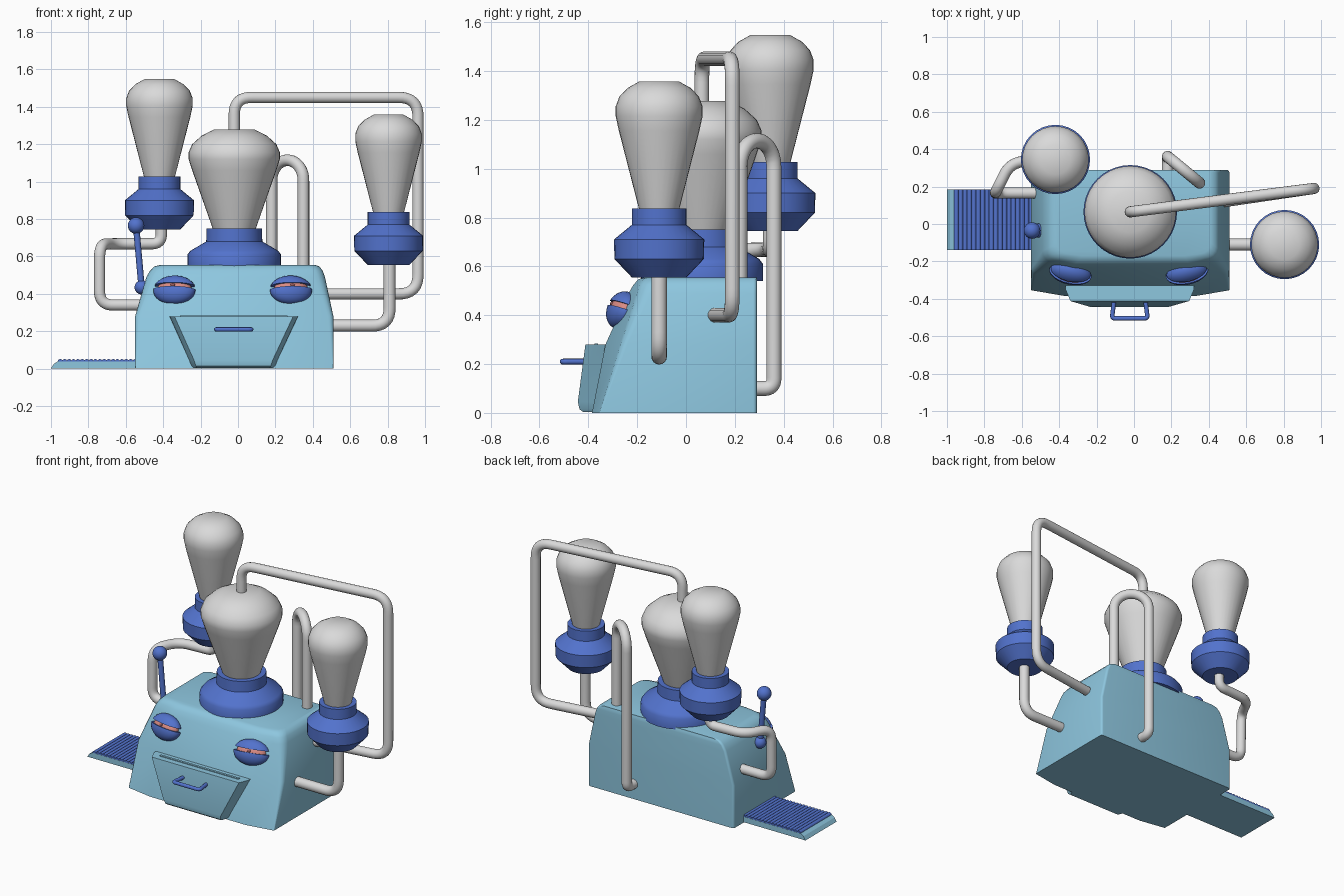
import bpy, bmesh, math
from mathutils import Vector, Matrix

if "Cube" in bpy.data.objects:
    bpy.data.objects.remove(bpy.data.objects["Cube"])


def material(name, rgb):
    m = bpy.data.materials.new(name)
    m.diffuse_color = (*rgb, 1)
    m.use_nodes = True
    m.node_tree.nodes["Principled BSDF"].inputs["Base Color"].default_value = m.diffuse_color
    return m


CYAN = material("light_cyan", (0.27, 0.57, 0.74))
BLUE = material("royal_blue", (0.085, 0.17, 0.61))
GREY = material("pale_grey", (0.70, 0.70, 0.70))
CORAL = material("coral", (0.70, 0.26, 0.23))
DARK = material("dark_coral", (0.30, 0.10, 0.10))


def finish(name, bm, mat, angle=40):
    bmesh.ops.recalc_face_normals(bm, faces=bm.faces)
    me = bpy.data.meshes.new(name)
    bm.to_mesh(me)
    bm.free()
    me.materials.append(mat)
    ob = bpy.data.objects.new(name, me)
    bpy.context.collection.objects.link(ob)
    bpy.ops.object.select_all(action='DESELECT')
    ob.select_set(True)
    bpy.context.view_layer.objects.active = ob
    bpy.ops.object.shade_smooth_by_angle(angle=math.radians(angle))
    return ob


def loft(name, rings, mat, angle=40):
    """Skin equal-length rings of points and cap both ends."""
    bm = bmesh.new()
    rows = [[bm.verts.new(p) for p in ring] for ring in rings]
    n = len(rows[0])
    for a, b in zip(rows, rows[1:]):
        for i in range(n):
            j = (i + 1) % n
            bm.faces.new((a[i], a[j], b[j], b[i]))
    bm.faces.new(rows[0][::-1])
    bm.faces.new(rows[-1])
    return finish(name, bm, mat, angle)


def lathe(name, x, y, profile, mat, n=32):
    rings = [[(x + r * math.cos(i * math.tau / n), y + r * math.sin(i * math.tau / n), z)
              for i in range(n)] for r, z in profile]
    return loft(name, rings, mat)


def tube(name, pts, r, mat, bend=0.08, n=16):
    """Round tube along a path whose corners are rounded."""
    pts = [Vector(p) for p in pts]
    path = [pts[0]]
    for a, b, c in zip(pts, pts[1:], pts[2:]):
        d = min(bend, (a - b).length * 0.49, (c - b).length * 0.49)
        p, q = b + (a - b).normalized() * d, b + (c - b).normalized() * d
        ctrl = b.lerp((p + q) / 2, -0.08)
        for k in range(9):
            t = k / 8
            path.append(p * (1 - t) ** 2 + ctrl * 2 * t * (1 - t) + q * t * t)
    path.append(pts[-1])
    tan = [(path[min(i + 1, len(path) - 1)] - path[max(i - 1, 0)]).normalized()
           for i in range(len(path))]
    side = tan[0].orthogonal().normalized()
    rings = []
    for i, p in enumerate(path):
        if i:
            side = tan[i - 1].rotation_difference(tan[i]) @ side
        up = tan[i].cross(side)
        rings.append([p + r * (math.cos(k * math.tau / n) * side + math.sin(k * math.tau / n) * up)
                      for k in range(n)])
    return loft(name, rings, mat)


def ball(name, loc, size, mat, turn=Matrix(), keep=None):
    """Ellipsoid; keep=(height, sign) keeps only the part above or below a local height."""
    bm = bmesh.new()
    bmesh.ops.create_uvsphere(bm, u_segments=24, v_segments=16, radius=1,
                              matrix=Matrix.Diagonal((*size, 1)))
    if keep:
        h, s = keep
        geom = bm.verts[:] + bm.edges[:] + bm.faces[:]
        cut = bmesh.ops.bisect_plane(bm, geom=geom, plane_co=(0, 0, h),
                                     plane_no=(0, 0, s), clear_inner=True)
        edges = [e for e in cut['geom_cut'] if isinstance(e, bmesh.types.BMEdge)]
        bmesh.ops.contextual_create(bm, geom=edges)
    bm.transform(Matrix.Translation(loc) @ turn)
    return finish(name, bm, mat)


# Body: stacked outlines, tapering inwards on the sides and front
def body_ring(z, x0, x1, side_y, mid_y, r):
    back, b = 0.29, 0.015
    pts = []
    for cx, cy, rad, start in ((x0 + b, back - b, b, 90), (x0 + r, side_y + r, r, 180),
                               (x1 - r, side_y + r, r, 270), (x1 - b, back - b, b, 0)):
        if start == 270:
            f = 0.17 * (x1 - x0)
            pts += [(x0 + f, mid_y, z), (x1 - f, mid_y, z)]
        for k in range(5):
            a = math.radians(start + 22.5 * k)
            pts.append((cx + rad * math.cos(a), cy + rad * math.sin(a), z))
    return pts


loft("body", [body_ring(*v) for v in (
    (0.0, -0.55, 0.51, -0.355, -0.385, 0.005),
    (0.28, -0.55, 0.51, -0.27, -0.33, 0.03),
    (0.49, -0.49, 0.465, -0.205, -0.235, 0.06),
    (0.525, -0.47, 0.452, -0.195, -0.215, 0.06),
    (0.547, -0.447, 0.435, -0.18, -0.195, 0.06),
    (0.555, -0.415, 0.41, -0.16, -0.17, 0.06))], CYAN, 35)

# Jaw on the front, with a thin raised strip and a handle
loft("jaw", [[(x0, -0.25, z), (x0 + 0.005, y + 0.06, z), (x0 + 0.03, y, z),
              (x1 - 0.03, y, z), (x1 - 0.005, y + 0.06, z), (x1, -0.25, z)]
             for z, x0, x1, y in ((0.003, -0.25, 0.20, -0.42), (0.015, -0.255, 0.205, -0.436),
                                  (0.045, -0.265, 0.215, -0.443), (0.28, -0.37, 0.325, -0.412))],
     CYAN, 25)
loft("jaw_strip", [[(-0.31, -0.375, z), (0.265, -0.375, z), (0.265, -0.36, z), (-0.31, -0.36, z)]
                   for z in (0.278, 0.285)], CYAN)
tube("jaw_handle", [(-0.105, -0.40, 0.21), (-0.118, -0.505, 0.21),
                    (0.073, -0.505, 0.21), (0.06, -0.40, 0.21)], 0.012, BLUE, 0.02, 10)

# Eyes: coral ball between two lids, tilted to match the face
for side, ex, yaw in (("left", -0.34, -12), ("right", 0.283, 12)):
    turn = Matrix.Rotation(math.radians(yaw), 4, 'Z') @ Matrix.Rotation(math.radians(-20), 4, 'X')
    loc = Vector((ex, -0.262, 0.42))
    size = (0.115, 0.06, 0.08)
    ball(side + "_eyeball", loc, (0.095, 0.052, 0.06), CORAL, turn)
    ball(side + "_upper_lid", loc, size, BLUE, turn, (0.024, 1))
    ball(side + "_lower_lid", loc, size, BLUE, turn, (0.002, -1))
    ball(side + "_pupil", loc + turn @ Vector((0, -0.05, 0.012)), (0.012, 0.006, 0.009), DARK, turn)

# Central funnel on its collar
lathe("main_collar", -0.02, 0.065, [(0.25, 0.54), (0.25, 0.61), (0.235, 0.63), (0.15, 0.68),
                                    (0.148, 0.75)], BLUE, 40)
lathe("main_bulb", -0.02, 0.065, [(0.112, 0.74), (0.225, 1.06), (0.244, 1.12), (0.245, 1.155),
                                  (0.225, 1.20), (0.175, 1.245), (0.11, 1.278)], GREY, 40)

# Two side funnels of the same shape
for side, fx, fy, base in (("left", -0.42, 0.345, 0.745), ("right", 0.805, -0.11, 0.555)):
    lathe(side + "_cup", fx, fy, [(0.112, base), (0.183, base + 0.075), (0.185, base + 0.155),
                                  (0.112, base + 0.215), (0.112, base + 0.282)], BLUE)
    lathe(side + "_bulb", fx, fy, [(0.08, base + 0.27), (0.165, base + 0.60), (0.178, base + 0.66),
                                   (0.178, base + 0.70), (0.163, base + 0.74),
                                   (0.13, base + 0.775), (0.08, base + 0.803)], GREY)

# Pipes
tube("top_pipe", [(-0.02, 0.065, 1.25), (-0.02, 0.065, 1.45), (0.962, 0.19, 1.45),
                  (0.962, 0.19, 0.40), (0.45, 0.115, 0.40)], 0.03, GREY, 0.11)
tube("right_pipe", [(0.81, -0.11, 0.58), (0.81, -0.11, 0.23), (0.47, -0.11, 0.23)],
     0.032, GREY, 0.1)
tube("left_pipe", [(-0.41, 0.345, 0.78), (-0.41, 0.345, 0.668), (-0.66, 0.33, 0.668),
                   (-0.74, 0.17, 0.665), (-0.74, 0.165, 0.34), (-0.50, 0.165, 0.34)],
     0.03, GREY, 0.08)
arch = [(0.265 + 0.085 * math.cos(a), 0.29 - 0.07 * math.cos(a), 1.01 + 0.105 * math.sin(a))
        for a in (math.pi * k / 12 for k in range(13))]
tube("back_pipe", [(0.35, 0.22, 0.53)] + arch + [(0.18, 0.36, 0.10), (0.18, 0.27, 0.10)],
     0.031, GREY, 0.06)

# Lever on the left side
tube("lever_rod", [(-0.515, -0.035, 0.43), (-0.545, -0.035, 0.765)], 0.017, BLUE)
ball("lever_knob", (-0.545, -0.035, 0.765), (0.044,) * 3, BLUE)
ball("lever_pivot", (-0.515, -0.035, 0.435), (0.038,) * 3, BLUE)

# Ribbed tray on the left
loft("tray", [[(-1.0, y, 0.002), (-0.5, y, 0.002), (-0.5, y, 0.038), (-0.965, y, 0.038),
               (-0.985, y, 0.025)] for y in (-0.14, 0.185)], CYAN, 20)
for i in range(18):
    x = -0.95 + i * 0.0235
    tube("tray_rib_%02d" % (i + 1), [(x, -0.139, 0.038), (x, 0.184, 0.038)], 0.0135, BLUE, n=10)
